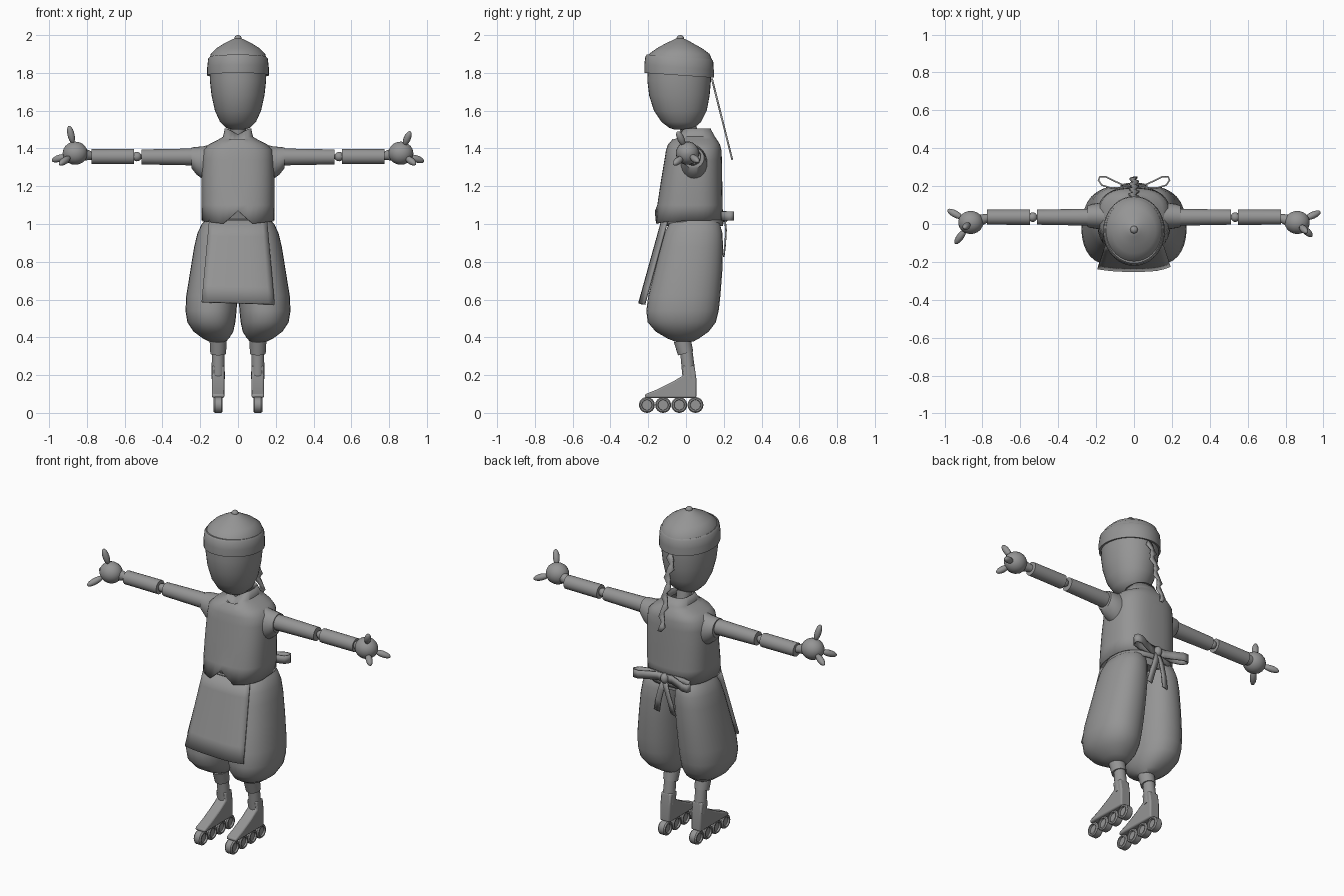
import bpy, bmesh, math
from mathutils import Vector as V

if "Cube" in bpy.data.objects:
    bpy.data.objects.remove(bpy.data.objects["Cube"])

grey = bpy.data.materials.new("mid grey")
grey.use_nodes = True
grey.diffuse_color = (0.3, 0.3, 0.3, 1)
grey.node_tree.nodes["Principled BSDF"].inputs["Base Color"].default_value = (0.3, 0.3, 0.3, 1)


def finish(name, bm, angle=40, thick=0.0):
    bmesh.ops.recalc_face_normals(bm, faces=bm.faces)
    me = bpy.data.meshes.new(name)
    bm.to_mesh(me)
    bm.free()
    me.materials.append(grey)
    ob = bpy.data.objects.new(name, me)
    bpy.context.collection.objects.link(ob)
    bpy.ops.object.select_all(action='DESELECT')
    ob.select_set(True)
    bpy.context.view_layer.objects.active = ob
    if thick:
        mod = ob.modifiers.new("thickness", 'SOLIDIFY')
        mod.thickness = thick
        mod.offset = 0
    bpy.ops.object.shade_smooth_by_angle(angle=math.radians(angle))
    return ob


def loft(name, rings, n=28, power=2.0, caps=True, angle=40, thick=0.0, adjust=None):
    """Skin superellipse rings, each (centre, half axis a, half axis b)."""
    bm = bmesh.new()
    rows = []
    for i, (c, a, b) in enumerate(rings):
        row = []
        for k in range(n):
            t = math.tau * k / n
            ca, sb = math.cos(t), math.sin(t)
            u = math.copysign(abs(ca) ** (2 / power), ca)
            v = math.copysign(abs(sb) ** (2 / power), sb)
            p = V(c) + V(a) * u + V(b) * v
            row.append(bm.verts.new(adjust(i, p) if adjust else p))
        rows.append(row)
    for r, s in zip(rows, rows[1:]):
        for k in range(n):
            bm.faces.new((r[k], r[(k + 1) % n], s[(k + 1) % n], s[k]))
    if caps:
        bm.faces.new(rows[0])
        bm.faces.new(rows[-1])
    return finish(name, bm, angle, thick)


def upright(sections):
    """Sections are (z, centre x, half width, front y, back y)."""
    return [((cx, (f + b) / 2, z), (w, 0, 0), (0, (b - f) / 2, 0)) for z, cx, w, f, b in sections]


def tube(name, p, q, r1, r2, n=20):
    p, q = V(p), V(q)
    a = (q - p).orthogonal().normalized()
    b = (q - p).normalized().cross(a)
    return loft(name, [(p, a * r1, b * r1), (q, a * r2, b * r2)], n)


def capsule(name, p, q, r, n=16):
    """Ellipsoid with its poles at p and q."""
    p, q = V(p), V(q)
    a = (q - p).orthogonal().normalized()
    b = (q - p).normalized().cross(a)
    rings = []
    for i in range(11):
        t = math.pi * (0.02 + 0.96 * i / 10)
        s = r * math.sin(t)
        rings.append((p.lerp(q, (1 - math.cos(t)) / 2), a * s, b * s))
    return loft(name, rings, n)


def strip(name, points, half, thick=0.008):
    """Ribbon along points; half is one half-width vector, or one per point."""
    halves = half if isinstance(half, list) else [half] * len(points)
    bm = bmesh.new()
    pairs = [(bm.verts.new(V(p) - V(h)), bm.verts.new(V(p) + V(h))) for p, h in zip(points, halves)]
    for (a, b), (c, d) in zip(pairs, pairs[1:]):
        bm.faces.new((a, b, d, c))
    return finish(name, bm, 40, thick)


# Head and neck
loft("head", upright([
    (1.50, 0, .03, -.06, .02), (1.51, 0, .065, -.09, .045), (1.54, 0, .095, -.13, .08),
    (1.60, 0, .122, -.17, .11), (1.68, 0, .14, -.195, .125), (1.76, 0, .149, -.205, .132),
    (1.86, 0, .148, -.2, .13)]), 36, 2.1)
tube("neck", (0, .03, 1.42), (0, .01, 1.54), .042, .042)

# Cap: tilted band, pointed crown and button
tilt = lambda i, p: p + V((0, 0, -.07 * (p.y + .035)))
loft("cap_band", upright([
    (1.79, 0, .15, -.205, .135), (1.787, 0, .163, -.22, .147), (1.83, 0, .163, -.221, .147),
    (1.875, 0, .158, -.215, .144), (1.885, 0, .15, -.207, .136)]), 36, adjust=tilt)
loft("cap_crown", upright([
    (1.87, 0, .152, -.208, .138), (1.90, 0, .144, -.196, .125), (1.93, 0, .115, -.155, .085),
    (1.955, 0, .075, -.11, .04), (1.975, 0, .035, -.067, .005), (1.985, 0, .012, -.045, -.02)]), 36)
capsule("cap_button", (0, -.03, 1.965), (0, -.03, 2.0), .02)

# Plait: flat toothed ribbon hanging from the back of the cap
steps = 17
plait, widths = [], []
for i in range(steps):
    t = i / (steps - 1)
    plait.append((.007 * (-1) ** (i // 2), .137 + .108 * t, 1.77 - .43 * t))
    widths.append((.023 - .006 * t if i % 2 else .011, 0, 0))
strip("plait", plait, widths, .01)


# Shirt with a notched hem
def hem(i, p):
    if i == 0 and p.y < -.02:
        x = abs(p.x)
        p.z = 1.07 - .9 * x if x < .065 else 1.0 + .12 * (x - .065)
    if i > 6 and p.y < .02:
        p.z -= .035 * max(0, 1 - abs(p.x) / .06)
    return p


loft("shirt", upright([
    (1.02, 0, .186, -.16, .192), (1.10, 0, .19, -.148, .19), (1.22, 0, .19, -.13, .188),
    (1.34, 0, .187, -.11, .186), (1.39, 0, .18, -.102, .184), (1.42, 0, .15, -.092, .176),
    (1.445, 0, .1, -.07, .16), (1.46, 0, .076, -.055, .15), (1.505, 0, .066, -.025, .125)]),
    40, 2.7, caps=False, thick=.008, adjust=hem)
loft("waist", upright([(.96, 0, .15, -.08, .17), (1.08, 0, .165, -.12, .175)]), 32, 2.4)
loft("sash", upright([(.99, 0, .17, -.10, .192), (1.025, 0, .174, -.115, .196)]),
     36, 2.5, caps=False, thick=.008)

# Bow knot, loops and tails at the back of the sash
capsule("bow_knot", (0, .205, 1.01), (0, .205, 1.07), .024)
loop = [(0, .20), (.05, .203), (.10, .225), (.15, .25), (.18, .25), (.188, .232),
        (.17, .205), (.12, .19), (.06, .193), (0, .205)]
for s, side in ((1, "left"), (-1, "right")):
    strip("bow_loop_" + side, [(s * x, y, 1.042) for x, y in loop], (0, 0, .024))
    strip("bow_tail_" + side, [(0, .205, 1.03), (s * .02, .212, .97), (s * .04, .208, .90),
                               (s * .055, .2, .83)], (.017, 0, .005))

# Front apron, flaring forward and gently curved round the body
bm = bmesh.new()
rows = []
for j in range(6):
    t = j / 5
    row = []
    for i in range(13):
        u = i / 6 - 1
        x = u * (.152 + .04 * t)
        y = -.125 - .122 * t + .02 * abs(u) ** 3 * (1 + .3 * u)
        row.append(bm.verts.new((x, y, 1.02 - .44 * t - .006 * u * t)))
    rows.append(row)
for r, q in zip(rows, rows[1:]):
    for i in range(12):
        bm.faces.new((r[i], r[i + 1], q[i + 1], q[i]))
finish("apron", bm, 40, .012)

# Limbs
for s, side in ((1, "left"), (-1, "right")):
    # Baggy trouser leg
    loft("trouser_" + side, upright([
        (1.03, s * .09, .07, -.05, .15), (1.0, s * .1, .092, -.09, .18), (.95, s * .108, .107, -.115, .193),
        (.88, s * .114, .118, -.135, .196), (.75, s * .126, .127, -.168, .192),
        (.62, s * .138, .136, -.2, .182), (.54, s * .143, .135, -.21, .173),
        (.48, s * .141, .127, -.203, .158), (.43, s * .13, .105, -.16, .12),
        (.395, s * .117, .07, -.1, .07), (.378, s * .108, .045, -.06, .04)]), 28, 2.2)

    # Ankle cuff, shin and wedge-shaped boot
    tube("cuff_" + side, (s * .105, -.02, .385), (s * .105, -.002, .315), .046, .042)
    tube("shin_" + side, (s * .105, 0, .34), (s * .105, .018, .18), .033, .036)
    profile = [(-.018, .25), (.045, .25), (.055, .18), (.055, .08), (-.215, .08),
               (-.218, .098), (-.15, .125), (-.07, .165), (-.012, .2)]
    bm = bmesh.new()
    face = bm.faces.new([bm.verts.new((s * .105 - .033, y, z)) for y, z in profile])
    ext = bmesh.ops.extrude_face_region(bm, geom=[face])["geom"]
    bmesh.ops.translate(bm, vec=(.066, 0, 0), verts=[v for v in ext if isinstance(v, bmesh.types.BMVert)])
    boot = finish("boot_" + side, bm)
    bev = boot.modifiers.new("soft edges", 'BEVEL')
    bev.width, bev.segments = .008, 2

    # Four wheels with recessed hubs
    for k in range(4):
        c = V((s * .105, -.207 + .0857 * k, .042))
        rings = [(c + V((x, 0, 0)), (0, r, 0), (0, 0, r)) for x, r in
                 ((-.014, .026), (-.024, .028), (-.024, .036), (-.017, .042),
                  (.017, .042), (.024, .036), (.024, .028), (.014, .026))]
        loft("wheel_%s_%d" % (side, k + 1), rings, 24)

    # Sleeve cap
    loft("sleeve_" + side, [((s * x, y, z), (0, ry, 0), (0, 0, rz)) for x, y, z, ry, rz in (
        (.13, .04, 1.32, .075, .105), (.18, .042, 1.322, .07, .09), (.22, .042, 1.335, .064, .073),
        (.246, .04, 1.35, .056, .055), (.246, .038, 1.353, .045, .046))], 24)

    # Jointed arm
    tube("upper_arm_" + side, (s * .2, .036, 1.355), (s * .512, .036, 1.355), .046, .04)
    tube("elbow_pin_" + side, (s * .5, .036, 1.357), (s * .56, .036, 1.357), .012, .012)
    capsule("elbow_" + side, (s * .51, .036, 1.357), (s * .56, .036, 1.357), .025)
    tube("forearm_" + side, (s * .55, .036, 1.357), (s * .775, .036, 1.357), .041, .04)
    tube("wrist_" + side, (s * .76, .036, 1.358), (s * .83, .015, 1.37), .018, .036)

    # Ball hand with three leaf-shaped fingers
    hand = V((s * .862, .008, 1.375))
    capsule("hand_" + side, hand - V((.066, 0, 0)), hand + V((.066, 0, 0)), .062, 20)
    tips = ([(.912, -.045, 1.49), (.985, .065, 1.33), (.94, -.065, 1.315)] if s > 0 else
            [(-.895, -.02, 1.52), (-.985, .075, 1.335), (-.945, -.105, 1.315)])
    for tip, finger in zip(tips, ("thumb", "outer_finger", "front_finger")):
        capsule(finger + "_" + side, hand.lerp(V(tip), .35), tip, .019, 12)
